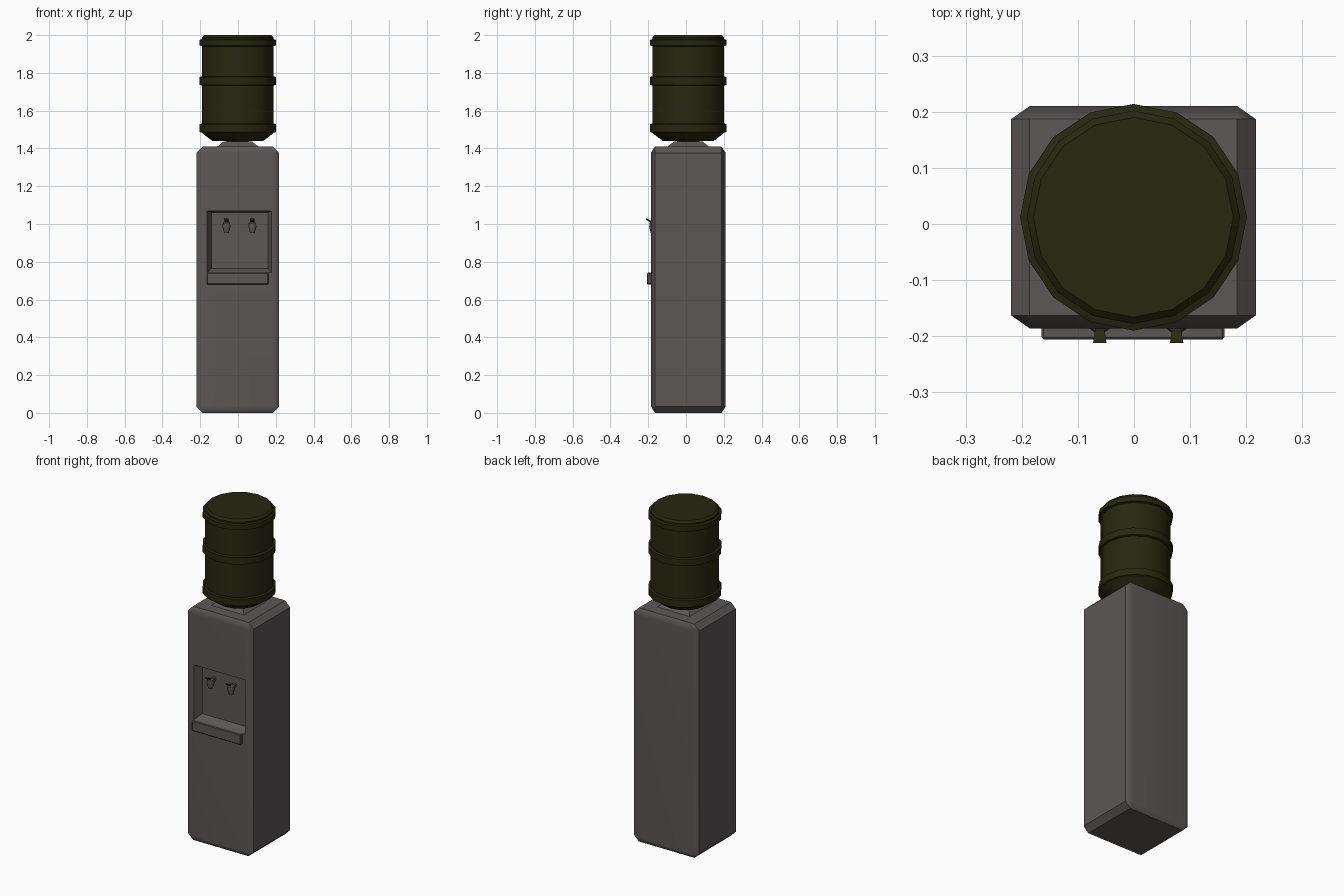
import bpy, bmesh, math
from mathutils import Matrix, Vector

cube = bpy.data.objects.get("Cube")
if cube:
    bpy.data.objects.remove(cube, do_unlink=True)

CX, CY = -0.001, 0.012


def material(name, rgb):
    m = bpy.data.materials.new(name)
    m.use_nodes = True
    m.diffuse_color = (*rgb, 1)
    m.node_tree.nodes["Principled BSDF"].inputs["Base Color"].default_value = (*rgb, 1)
    return m


GREY = material("warm_grey_plastic", (0.105, 0.095, 0.092))
OLIVE = material("dark_olive_plastic", (0.021, 0.02, 0.005))


def finish(bm, name, mat, angle=35):
    bmesh.ops.recalc_face_normals(bm, faces=bm.faces)
    me = bpy.data.meshes.new(name)
    bm.to_mesh(me)
    bm.free()
    ob = bpy.data.objects.new(name, me)
    bpy.context.collection.objects.link(ob)
    me.materials.append(mat)
    smooth(ob, angle)
    return ob


def smooth(ob, angle):
    bpy.ops.object.select_all(action='DESELECT')
    ob.select_set(True)
    bpy.context.view_layer.objects.active = ob
    bpy.ops.object.shade_smooth_by_angle(angle=math.radians(angle))


def box(lo, hi, bevel=0.0, squash=1.0):
    """Box between two corners; squash narrows its bevels along y."""
    lo, hi = Vector(lo), Vector(hi)
    size, mid = hi - lo, (hi + lo) / 2
    bm = bmesh.new()
    bmesh.ops.create_cube(bm, size=1)
    bmesh.ops.scale(bm, vec=(size.x, size.y / squash, size.z), verts=bm.verts)
    if bevel:
        bmesh.ops.bevel(bm, geom=bm.edges[:], offset=bevel, segments=1, affect='EDGES')
    bmesh.ops.scale(bm, vec=(1, squash, 1), verts=bm.verts)
    bmesh.ops.translate(bm, vec=mid, verts=bm.verts)
    return bm


def loft(a, b):
    """Solid between two four-cornered rings."""
    bm = bmesh.new()
    bmesh.ops.convex_hull(bm, input=[bm.verts.new(p) for p in a + b])
    bmesh.ops.dissolve_limit(bm, angle_limit=0.01, verts=bm.verts, edges=bm.edges)
    return bm


def rect_y(x0, x1, z0, z1, y):
    return [(x0, y, z0), (x1, y, z0), (x1, y, z1), (x0, y, z1)]


def rect_z(hx, hy, x, y, z):
    return [(x - hx, y - hy, z), (x + hx, y - hy, z), (x + hx, y + hy, z), (x - hx, y + hy, z)]


def lathe(profile, sides, centre):
    bm = bmesh.new()
    vs = [bm.verts.new((r, 0, z)) for r, z in profile]
    es = [bm.edges.new(p) for p in zip(vs, vs[1:])]
    bmesh.ops.spin(bm, geom=vs + es, axis=(0, 0, 1), cent=(0, 0, 0),
                   angle=math.tau, steps=sides)
    bmesh.ops.remove_doubles(bm, verts=bm.verts, dist=0.0001)
    bmesh.ops.translate(bm, vec=centre, verts=bm.verts)
    return bm


# Cabinet with a chamfered shell and a flared dispensing recess
body = finish(box((-0.219, -0.186, 0.0), (0.217, 0.21, 1.41), 0.033, 0.7), "cabinet", GREY)
cutter = finish(loft(rect_y(-0.17, 0.182, 0.735, 1.072, -0.2),
                     rect_y(-0.14, 0.158, 0.765, 1.062, -0.14)), "recess_cutter", GREY)
cutter.hide_render = True
cut = body.modifiers.new("recess", 'BOOLEAN')
cut.object = cutter
cut.solver = 'EXACT'
bpy.context.view_layer.objects.active = body
bpy.ops.object.modifier_apply(modifier=cut.name)
bpy.data.objects.remove(cutter, do_unlink=True)
smooth(body, 50)
body.modifiers.new("even_shading", 'WEIGHTED_NORMAL').keep_sharp = True

# Drip tray below the recess
finish(box((-0.165, -0.206, 0.68), (0.161, -0.17, 0.742), 0.004), "drip_tray", GREY)

# Collar that holds the bottle
finish(loft(rect_z(0.115, 0.115, CX, CY, 1.405), rect_z(0.075, 0.075, CX, CY, 1.437)),
       "bottle_collar", GREY)
finish(lathe([(0, 1.40), (0.06, 1.40), (0.06, 1.46), (0, 1.46)], 16, (CX, CY, 0)),
       "bottle_neck", OLIVE)

# Bottle with three raised bands
R, BAND = 0.19, 0.202
profile = [(0, 1.44), (0.135, 1.44), (0.185, 1.478)]
for low, high in ((1.487, 1.528), (1.737, 1.778), (1.945, 1.975)):
    profile += [(R, low - 0.004), (BAND, low), (BAND, high), (R, high + 0.004)]
profile += [(R, 1.988), (0.178, 2.0), (0, 2.0)]
finish(lathe(profile, 16, (CX, CY, 0)), "water_bottle", OLIVE)

# Two taps: stem, spout and push lever
for side, x in (("right", -0.061), ("left", 0.076)):
    finish(box((x - 0.012, -0.18, 0.985), (x + 0.012, -0.138, 1.008), 0.004),
           side + "_tap_stem", GREY)
    finish(lathe([(0, 0.952), (0.012, 0.952), (0.021, 0.985), (0.019, 1.005),
                  (0.009, 1.016), (0, 1.016)], 10, (x, -0.175, 0)),
           side + "_tap_spout", GREY)
    finish(loft(rect_y(x - 0.012, x + 0.012, 1.022, 1.03, -0.212),
                rect_y(x - 0.006, x + 0.006, 1.002, 1.012, -0.175)),
           side + "_tap_lever", OLIVE)
